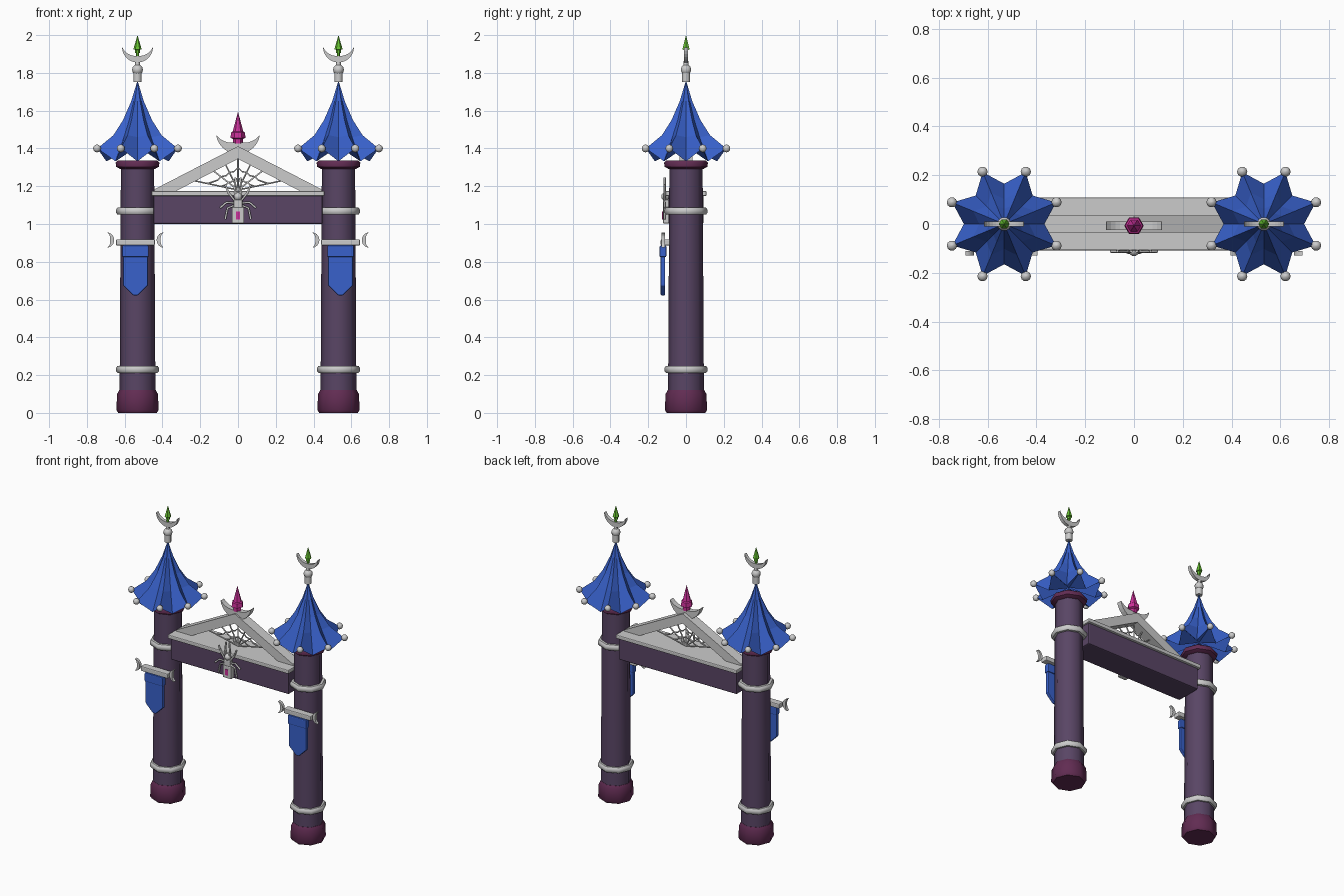
import bpy, bmesh
from math import sin, cos, pi, radians
from mathutils import Vector

if "Cube" in bpy.data.objects:
    bpy.data.objects.remove(bpy.data.objects["Cube"])


def material(name, rgb):
    m = bpy.data.materials.new(name)
    m.diffuse_color = (*rgb, 1)
    m.use_nodes = True
    m.node_tree.nodes["Principled BSDF"].inputs["Base Color"].default_value = m.diffuse_color
    return m


PURPLE = material("purple", (0.10, 0.06, 0.13))
MAROON = material("maroon", (0.12, 0.025, 0.085))
BLUE = material("blue", (0.04, 0.12, 0.60))
PINK = material("pink", (0.60, 0.03, 0.32))
GREEN = material("green", (0.13, 0.52, 0.03))


def make(name, verts, faces, mat=None, smooth=False, bevel=0):
    me = bpy.data.meshes.new(name)
    me.from_pydata(verts, [], faces)
    bm = bmesh.new()
    bm.from_mesh(me)
    bmesh.ops.remove_doubles(bm, verts=bm.verts, dist=1e-5)
    bmesh.ops.recalc_face_normals(bm, faces=bm.faces)
    bm.to_mesh(me)
    bm.free()
    ob = bpy.data.objects.new(name, me)
    bpy.context.collection.objects.link(ob)
    if mat:
        me.materials.append(mat)
    if bevel:
        b = ob.modifiers.new("bevel", "BEVEL")
        b.width, b.segments = bevel, 2
    if smooth:
        bpy.ops.object.select_all(action="DESELECT")
        ob.select_set(True)
        bpy.context.view_layer.objects.active = ob
        bpy.ops.object.shade_smooth_by_angle(angle=radians(50))
    return ob


def lathe(name, profile, x, n=8, mat=None, y=0, smooth=True, closed=False):
    """Turn (radius, z) points around a vertical axis."""
    verts = [(x + r * cos(2 * pi * i / n), y + r * sin(2 * pi * i / n), z)
             for r, z in profile for i in range(n)]
    m = len(profile)
    faces = [(j * n + i, j * n + (i + 1) % n,
              (j + 1) % m * n + (i + 1) % n, (j + 1) % m * n + i)
             for j in range(m if closed else m - 1) for i in range(n)]
    if not closed:
        faces.append(tuple(range(n)))
        if profile[-1][0] > 1e-4:
            faces.append(tuple(range((m - 1) * n, m * n)))
    return make(name, verts, faces, mat, smooth)


def plate(name, pts, y0, y1, mat=None, bevel=0):
    """Extrude an (x, z) outline along y."""
    n = len(pts)
    verts = [(x, y, z) for y in (y0, y1) for x, z in pts]
    faces = [tuple(range(n)), tuple(range(n, 2 * n))]
    faces += [(i, (i + 1) % n, n + (i + 1) % n, n + i) for i in range(n)]
    return make(name, verts, faces, mat, bevel=bevel)


def box(name, x0, x1, y0, y1, z0, z1, mat=None, bevel=0):
    return plate(name, [(x0, z0), (x1, z0), (x1, z1), (x0, z1)], y0, y1, mat, bevel)


def crescent(name, cx, cz, R, thick, mid, half, y, depth, n=14):
    """Moon plate whose fat middle points at angle mid (degrees)."""
    outer, inner = [], []
    for i in range(n + 1):
        t = -1 + 2 * i / n
        a = radians(mid + half * t)
        outer.append((cx + R * cos(a), cz + R * sin(a)))
        r = R - thick * cos(t * pi / 2) - 0.002
        inner.append((cx + r * cos(a), cz + r * sin(a)))
    return plate(name, outer + inner[::-1], y - depth / 2, y + depth / 2)


def strands(name, paths, radius):
    cu = bpy.data.curves.new(name, "CURVE")
    cu.dimensions = "3D"
    cu.bevel_depth, cu.bevel_resolution, cu.use_fill_caps = radius, 1, True
    for path in paths:
        sp = cu.splines.new("POLY")
        sp.points.add(len(path) - 1)
        for p, co in zip(sp.points, path):
            p.co = (*co, 1)
    ob = bpy.data.objects.new(name, cu)
    bpy.context.collection.objects.link(ob)


def ball(name, loc, r):
    prof = [(max(r * sin(pi * k / 6), 1e-5), loc[2] - r * cos(pi * k / 6)) for k in range(7)]
    lathe(name, prof, loc[0], 10, None, loc[1])


def roof(x):
    """Eight-pointed flared tent roof with raised tips and low valleys."""
    tip = [(0.036, 1.65), (0.083, 1.55), (0.138, 1.47), (0.23, 1.40)]
    val = [(0.029, 1.65), (0.062, 1.55), (0.102, 1.46), (0.165, 1.332)]
    verts = [(x, 0, 1.76), (x, 0, 1.41)]
    for k in range(4):
        for i in range(16):
            r, z = (tip if i % 2 else val)[k]
            verts.append((x + r * cos(i * pi / 8), r * sin(i * pi / 8), z))
    faces = []
    for i in range(16):
        j = (i + 1) % 16
        faces += [(0, 2 + i, 2 + j), (1, 50 + j, 50 + i)]
        faces += [(2 + 16 * k + i, 18 + 16 * k + i, 18 + 16 * k + j, 2 + 16 * k + j)
                  for k in range(3)]
    make("roof", verts, faces, BLUE)
    for i in range(1, 16, 2):
        ball("roof_tip_ball", (x + 0.232 * cos(i * pi / 8), 0.232 * sin(i * pi / 8), 1.40), 0.021)


for s in (-1, 1):
    x = s * 0.532
    # pillar, base, bands and cap
    lathe("pillar", [(0.095, 0.08), (0.088, 1.31)], x, 8, PURPLE)
    lathe("pillar_base", [(0.102, 0), (0.112, 0.015), (0.108, 0.10), (0.097, 0.12)], x, 8, MAROON)
    lathe("pillar_cap", [(0.09, 1.29), (0.113, 1.303), (0.116, 1.325), (0.105, 1.337)], x, 8, MAROON)
    for z in (0.23, 1.068):
        lathe("pillar_band", [(0.08, z - 0.019), (0.106, z - 0.019), (0.114, z - 0.008),
                              (0.114, z + 0.008), (0.106, z + 0.019), (0.08, z + 0.019)],
              x, 8, closed=True)
    roof(x)
    # roof finial
    lathe("finial_post", [(0.022, 1.752), (0.022, 1.80)], x, 8)
    ball("finial_ball", (x, 0, 1.817), 0.029)
    lathe("finial_neck", [(0.014, 1.835), (0.011, 1.875)], x, 8)
    crescent("finial_moon", x, 1.937, 0.082, 0.032, 270, 88, 0, 0.022)
    lathe("finial_stem", [(0.008, 1.87), (0.008, 1.925)], x, 6, GREEN)
    lathe("finial_spike", [(0.013, 1.905), (0.013, 1.922), (0.022, 1.925), (1e-5, 2.0)],
          x, 6, GREEN, smooth=False)
    # banner hanging from a rod with moon ends
    bx = s * 0.543
    box("banner_rod", bx - 0.103, bx + 0.103, -0.134, -0.085, 0.886, 0.919, None, 0.006)
    for e in (-1, 1):
        crescent("rod_moon", bx + e * 0.153, 0.915, 0.041, 0.020,
                 180 if e > 0 else 0, 82, -0.12, 0.02, 10)
    plate("banner", [(bx - 0.066, 0.89), (bx - 0.066, 0.675), (bx - 0.012, 0.622),
                     (bx + 0.012, 0.622), (bx + 0.066, 0.675), (bx + 0.066, 0.89)],
          -0.134, -0.11, BLUE, 0.005)
    box("banner_fold", bx - 0.07, bx + 0.07, -0.14, -0.104, 0.825, 0.885, BLUE, 0.006)

# cross beam and ledge
box("beam", -0.448, 0.448, -0.092, 0.092, 1.0, 1.155, PURPLE, 0.008)
box("beam_ledge", -0.458, 0.458, -0.108, 0.108, 1.148, 1.175, None, 0.006)

# gable frame
for s in (-1, 1):
    plate("gable_bar", [(s * 0.445, 1.172), (s * 0.332, 1.172), (0, 1.345),
                        (0, 1.412), (s * 0.44, 1.185)], -0.035, 0.035)

# gable moon and spike
crescent("gable_moon", 0, 1.488, 0.117, 0.058, 270, 80, -0.007, 0.036)
lathe("gable_spike", [(0.026, 1.425), (0.026, 1.45), (0.04, 1.456), (0.036, 1.485),
                      (0.028, 1.49), (1e-5, 1.595)], 0, 6, PINK, -0.007, False)

# web filling the gable
hub = Vector((0, 0, 1.18))
angles = [radians(a) for a in (12, 38, 64, 90, 116, 142, 168)]


def on_web(a, f):
    d = Vector((cos(a), 0, sin(a)))
    reach = 0.19 / (d.z + abs(d.x) * 0.52)
    return hub + d * reach * f


paths = [[hub, on_web(a, 1)] for a in angles]
for f in (0.35, 0.62):
    ring = []
    for i, a in enumerate(angles):
        ring.append(on_web(a, f))
        if i < 6:
            ring.append(on_web((a + angles[i + 1]) / 2, f * 0.92))
    paths.append(ring)
strands("web", paths, 0.0045)

# spider emblem on the beam front
box("spider_body", -0.033, 0.033, -0.122, -0.085, 1.003, 1.09, None, 0.006)
box("spider_gem", -0.011, 0.011, -0.126, -0.11, 1.025, 1.065, PINK)
box("spider_chest", -0.024, 0.024, -0.122, -0.09, 1.085, 1.13, None, 0.006)
ball("spider_head", (0, -0.11, 1.145), 0.022)
legs = []
for s in (-1, 1):
    for pts in ([(0.01, 1.13), (0.018, 1.19), (0.012, 1.245)],
                [(0.015, 1.12), (0.05, 1.165), (0.068, 1.21)],
                [(0.015, 1.11), (0.06, 1.115), (0.095, 1.085)],
                [(0.015, 1.10), (0.055, 1.085), (0.068, 1.025)]):
        legs.append([(s * px, -0.112, pz) for px, pz in pts])
strands("spider_legs", legs, 0.006)
